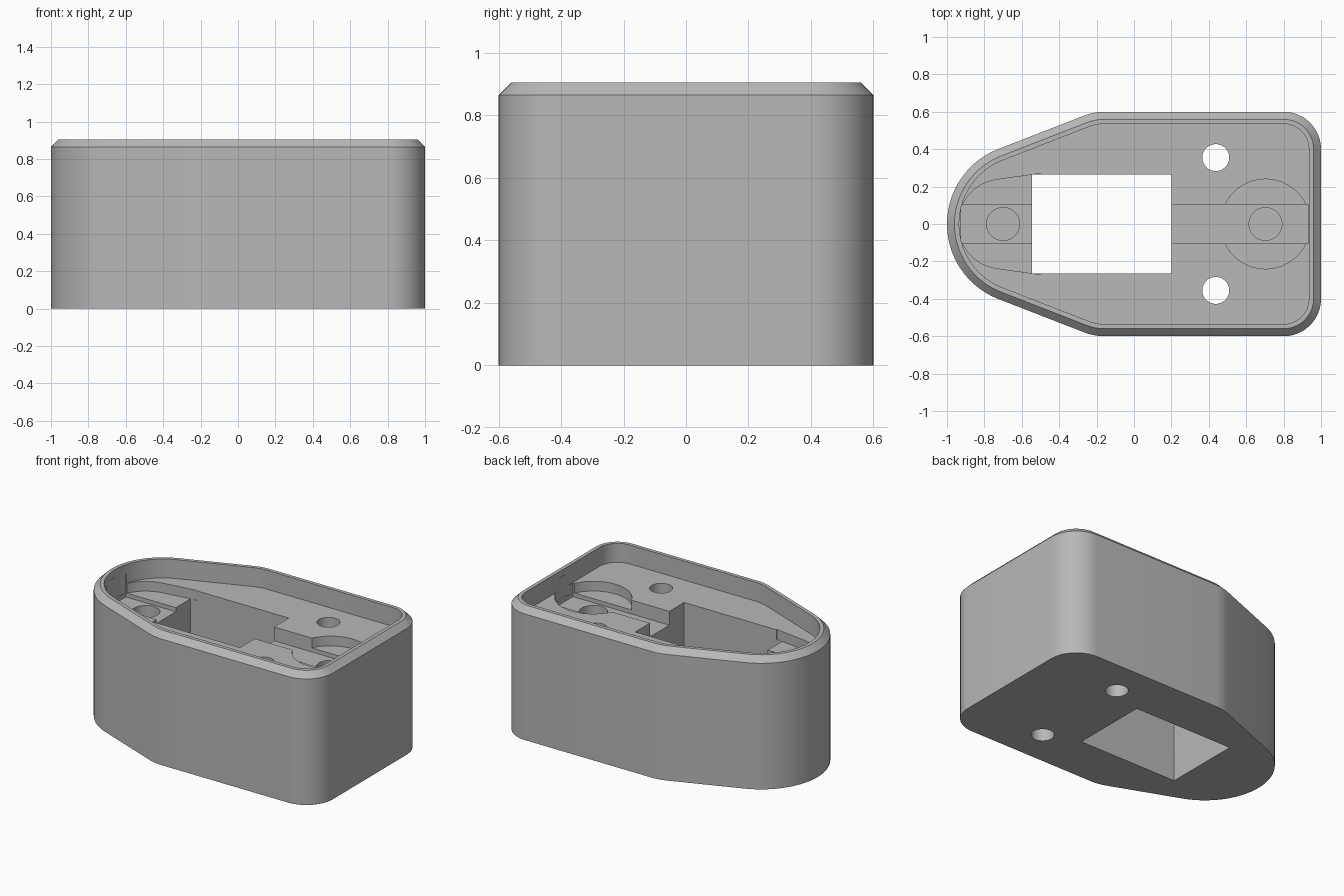
import bpy, bmesh
from math import cos, sin, radians

cube = bpy.data.objects.get("Cube")
if cube:
    bpy.data.objects.remove(cube)

grey = bpy.data.materials.new("plain grey")
grey.use_nodes = True
colour = (0.48, 0.48, 0.48, 1)
grey.diffuse_color = colour
grey.node_tree.nodes["Principled BSDF"].inputs["Base Color"].default_value = colour

SLANT = 21.4
RIM, WALL, FLOOR, POCKET, SLOT = 0.905, 0.065, 0.775, 0.708, 0.68


def arc(cx, cy, r, start, end, steps):
    angles = [radians(start + (end - start) * i / steps) for i in range(steps + 1)]
    return [(cx + r * cos(a), cy + r * sin(a)) for a in angles]


def outline(inset):
    """Tapered housing outline: square rounded end on +x, round nose on -x."""
    half = arc(0.8, 0.4, 0.2 - inset, 0, 90, 12)
    half += arc(-0.157, 0.3, 0.3 - inset, 90, 90 + SLANT, 5)
    half += arc(-0.57, 0, 0.43 - inset, 90 + SLANT, 180, 14)
    return half + [(x, -y) for x, y in reversed(half[:-1])]


def loft(name, rings):
    """Solid through a stack of (points, z) rings, capped at both ends."""
    bm = bmesh.new()
    loops = [[bm.verts.new((x, y, z)) for x, y in pts] for pts, z in rings]
    bm.faces.new(list(reversed(loops[0])))
    bm.faces.new(loops[-1])
    n = len(loops[0])
    for low, high in zip(loops, loops[1:]):
        for i in range(n):
            j = (i + 1) % n
            bm.faces.new((low[i], low[j], high[j], high[i]))
    bmesh.ops.recalc_face_normals(bm, faces=bm.faces)
    mesh = bpy.data.meshes.new(name)
    bm.to_mesh(mesh)
    bm.free()
    mesh.materials.append(grey)
    obj = bpy.data.objects.new(name, mesh)
    bpy.context.collection.objects.link(obj)
    return obj


def box(x0, x1, y):
    return [(x0, -y), (x1, -y), (x1, y), (x0, y)]


def circle(cx, cy, r, steps=48):
    return arc(cx, cy, r, 0, 360, steps)[:-1]


# Outer shell with chamfered rim and shallow tray
housing = loft("housing", [
    (outline(0), 0), (outline(0), 0.865), (outline(0.04), RIM),
    (outline(WALL), RIM), (outline(WALL), FLOOR)])

# Recesses and openings: name, profile, bottom, top
nose_pocket = arc(-0.7, 0, 0.24, 95, 265, 30) + [(-0.5, -0.27), (-0.5, 0.27)]
cuts = [
    ("round_pocket", circle(0.703, 0, 0.24), POCKET, 0.86),
    ("nose_pocket", nose_pocket, POCKET, 0.85),
    ("long_slot", box(-0.925, 0.932, 0.105), SLOT, 0.84),
    ("window", box(-0.545, 0.2, 0.265), -0.1, 1),
]
for x in (-0.7, 0.703):
    cuts.append(("blind_hole", circle(x, 0, 0.088), 0.4, 0.83))
for y in (-0.355, 0.355):
    cuts.append(("through_hole", circle(0.437, y, 0.072), -0.1, 1))

bpy.context.view_layer.objects.active = housing
for name, profile, bottom, top in cuts:
    cutter = loft(name + "_cutter", [(profile, bottom), (profile, top)])
    cutter.hide_render = True
    mod = housing.modifiers.new(name, 'BOOLEAN')
    mod.operation = 'DIFFERENCE'
    mod.solver = 'EXACT'
    mod.object = cutter
    bpy.ops.object.modifier_apply(modifier=mod.name)
    bpy.data.objects.remove(cutter)

# Smooth the rounded walls, keep the rims crisp
bpy.ops.object.select_all(action='DESELECT')
housing.select_set(True)
bpy.ops.object.shade_smooth_by_angle(angle=radians(30))
